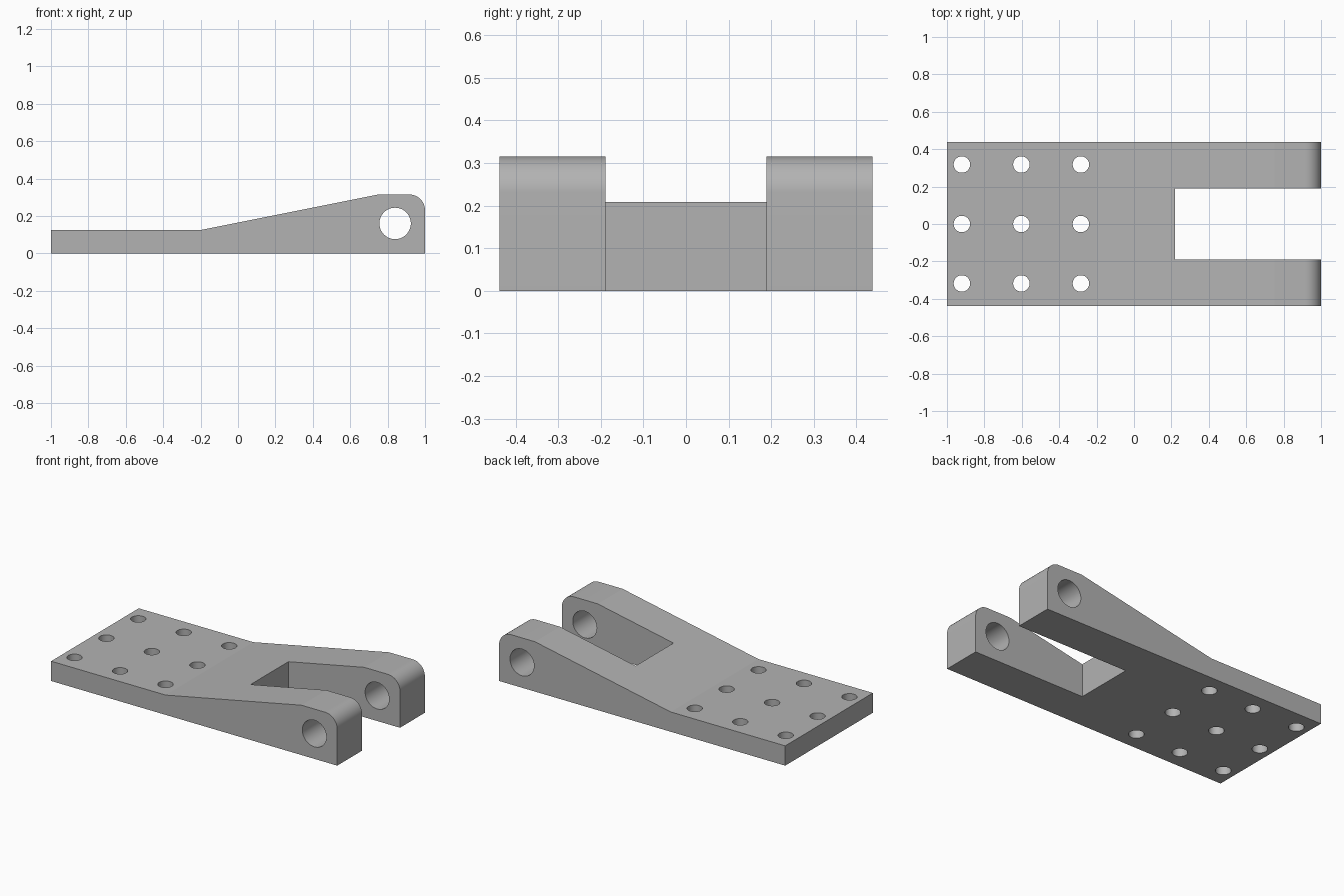
import bpy, bmesh, math
from mathutils import Matrix

if "Cube" in bpy.data.objects:
    bpy.data.objects.remove(bpy.data.objects["Cube"], do_unlink=True)

HALF_WIDTH, HEIGHT, PLATE = 0.4375, 0.315, 0.125
CORNER = 0.085

steel = bpy.data.materials.new("grey_steel")
steel.use_nodes = True
grey = (0.45, 0.45, 0.45, 1)
steel.diffuse_color = grey
steel.node_tree.nodes["Principled BSDF"].inputs["Base Color"].default_value = grey


def add_object(name, bm):
    bmesh.ops.recalc_face_normals(bm, faces=bm.faces)
    mesh = bpy.data.meshes.new(name)
    bm.to_mesh(mesh)
    bm.free()
    mesh.materials.append(steel)
    obj = bpy.data.objects.new(name, mesh)
    bpy.context.collection.objects.link(obj)
    return obj


def add_cylinder(bm, radius, depth, matrix, sides):
    bmesh.ops.create_cone(bm, cap_ends=True, segments=sides, radius1=radius,
                          radius2=radius, depth=depth, matrix=matrix)


def cut(obj, bm):
    cutter = add_object("cutter", bm)
    cutter.hide_render = True
    mod = obj.modifiers.new("cut", 'BOOLEAN')
    mod.operation, mod.solver, mod.object = 'DIFFERENCE', 'EXACT', cutter
    bpy.ops.object.modifier_apply(modifier=mod.name)
    bpy.data.objects.remove(cutter, do_unlink=True)


# Side profile: flat plate, rising wedge and rounded nose
profile = [(-1, 0), (1, 0)]
for i in range(17):
    a = math.pi / 2 * i / 16
    profile.append((1 - CORNER + CORNER * math.cos(a),
                    HEIGHT - CORNER + CORNER * math.sin(a)))
profile += [(0.75, HEIGHT), (-0.2, PLATE), (-1, PLATE)]

bm = bmesh.new()
face = bm.faces.new([bm.verts.new((x, -HALF_WIDTH, z)) for x, z in profile])
ext = bmesh.ops.extrude_face_region(bm, geom=[face])
bmesh.ops.translate(bm, vec=(0, 2 * HALF_WIDTH, 0),
                    verts=[v for v in ext["geom"] if isinstance(v, bmesh.types.BMVert)])
bracket = add_object("clevis_bracket", bm)
bpy.context.view_layer.objects.active = bracket
bracket.select_set(True)

# Slot between the two arms
bm = bmesh.new()
bmesh.ops.create_cube(bm, size=1, matrix=Matrix.Translation((0.72, 0, 0.2))
                      @ Matrix.Diagonal((1, 0.378, 1, 1)))
cut(bracket, bm)

# Pin hole through both arms
bm = bmesh.new()
add_cylinder(bm, 0.084, 2, Matrix.Translation((0.84, 0, 0.16))
             @ Matrix.Rotation(math.pi / 2, 4, 'X'), 64)
cut(bracket, bm)

# Three by three grid of bolt holes
bm = bmesh.new()
for x in (-0.92, -0.602, -0.284):
    for y in (-0.318, 0, 0.318):
        add_cylinder(bm, 0.044, 1, Matrix.Translation((x, y, 0)), 48)
cut(bracket, bm)

bpy.ops.object.shade_smooth_by_angle(angle=math.radians(30))
# Keep the wedge creases crisp where the top changes slope
for edge in bracket.data.edges:
    ends = [bracket.data.vertices[i].co for i in edge.vertices]
    if all(abs(p.x + 0.2) < 0.001 or abs(p.x - 0.75) < 0.001 for p in ends):
        edge.use_edge_sharp = True
